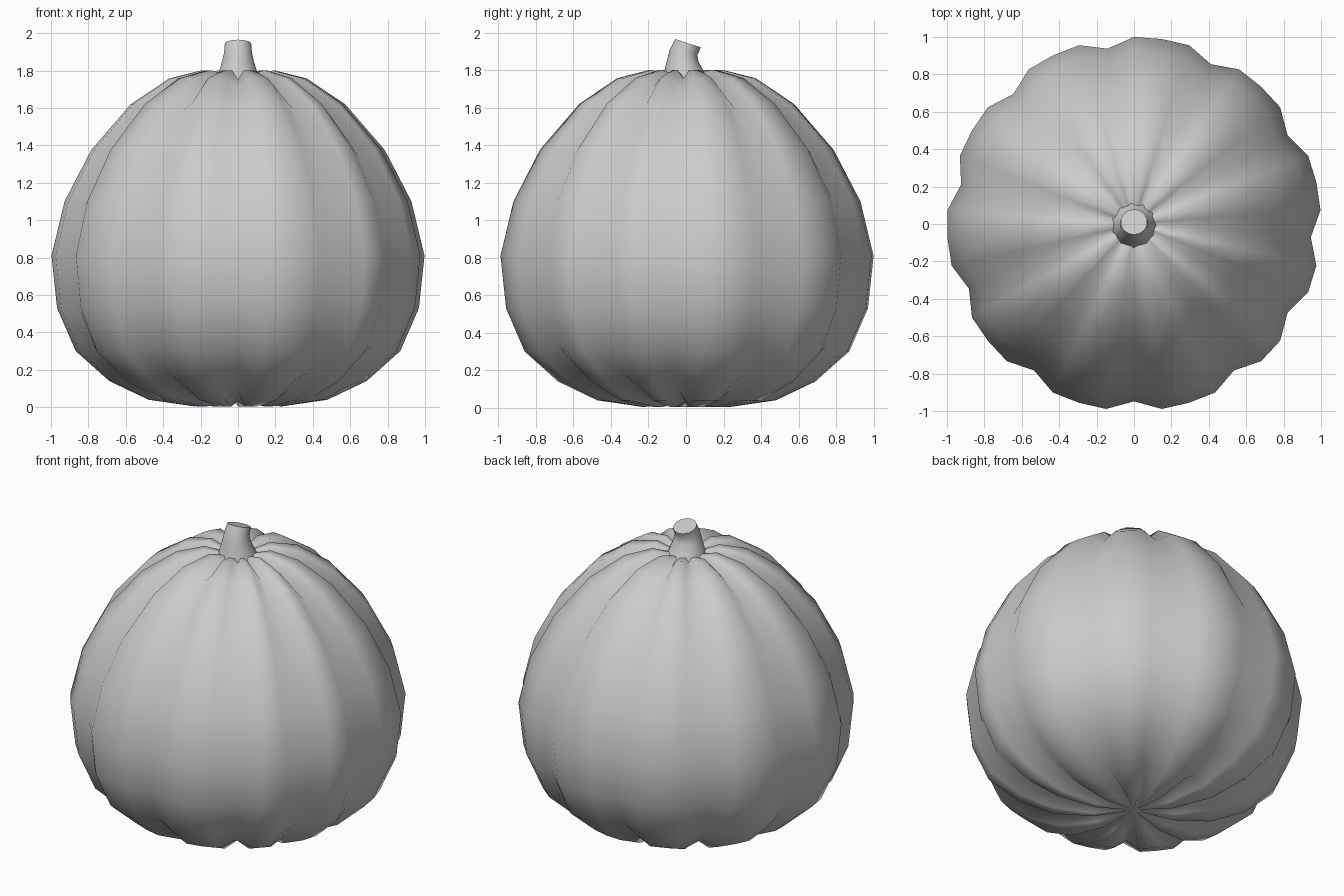
import bpy, bmesh
from math import sin, cos, pi, hypot

if "Cube" in bpy.data.objects:
    bpy.data.objects.remove(bpy.data.objects["Cube"])


def make_object(name, bm, angle=None):
    bmesh.ops.recalc_face_normals(bm, faces=bm.faces)
    mesh = bpy.data.meshes.new(name)
    bm.to_mesh(mesh)
    bm.free()
    obj = bpy.data.objects.new(name, mesh)
    bpy.context.collection.objects.link(obj)
    bpy.ops.object.select_all(action='DESELECT')
    obj.select_set(True)
    bpy.context.view_layer.objects.active = obj
    if angle:
        bpy.ops.object.shade_smooth_by_angle(angle=angle)
    else:
        bpy.ops.object.shade_smooth()
    return obj


def bridge(bm, a, b):
    n = len(a)
    for i in range(n):
        j = (i + 1) % n
        bm.faces.new((a[i], a[j], b[j], b[i]))


def fan(bm, ring, co):
    tip = bm.verts.new(co)
    for i in range(len(ring)):
        bm.faces.new((ring[i], ring[(i + 1) % len(ring)], tip))


# Ribbed body: revolved profile, with groove columns pushed inwards
SEGMENTS = 42
GROOVES = {3, 7, 11, 14, 17, 21, 25, 29, 33, 37, 41}
DEPTH = 0.052
profile = [(0, 0.03), (0.24, 0.005), (0.48, 0.04), (0.69, 0.14), (0.87, 0.30),
           (0.97, 0.53), (1.0, 0.81), (0.93, 1.10), (0.787, 1.375),
           (0.575, 1.62), (0.37, 1.757), (0.20, 1.80), (0.10, 1.775), (0, 1.75)]
bm = bmesh.new()
rings = []
for k in range(1, len(profile) - 1):
    r, z = profile[k]
    dr = profile[k + 1][0] - profile[k - 1][0]
    dz = profile[k + 1][1] - profile[k - 1][1]
    length = hypot(dr, dz)
    depth = DEPTH * min(1, r / 0.22)
    ring = []
    for i in range(SEGMENTS):
        a = pi / 2 - 2 * pi * i / SEGMENTS
        d = depth if i in GROOVES else 0
        rr, zz = r - d * dz / length, z + d * dr / length
        ring.append(bm.verts.new((rr * cos(a), rr * sin(a), zz)))
    rings.append(ring)
for lower, upper in zip(rings, rings[1:]):
    bridge(bm, lower, upper)
fan(bm, rings[0], (0, 0, profile[0][1]))
fan(bm, rings[-1], (0, 0, profile[-1][1]))
make_object("pumpkin_body", bm)

# Stem: tapered, slightly bent, with a slanted cut top
SIDES = 14
# centre y, centre z, radius x, radius y, rise of the front over the back
stem = [(-0.005, 1.745, 0.125, 0.125, 0.0), (-0.01, 1.80, 0.102, 0.103, 0.004),
        (-0.016, 1.855, 0.085, 0.082, 0.008), (-0.013, 1.895, 0.076, 0.074, 0.014),
        (0.011, 1.943, 0.072, 0.068, 0.022)]
bm = bmesh.new()
rings = []
for cy, cz, rx, ry, tilt in stem:
    rings.append([bm.verts.new((rx * cos(a), cy + ry * sin(a), cz - tilt * sin(a)))
                  for a in (2 * pi * i / SIDES + pi / 2 for i in range(SIDES))])
for lower, upper in zip(rings, rings[1:]):
    bridge(bm, lower, upper)
bm.faces.new(rings[-1])
bm.faces.new(rings[0][::-1])
make_object("stem", bm, 0.9)
